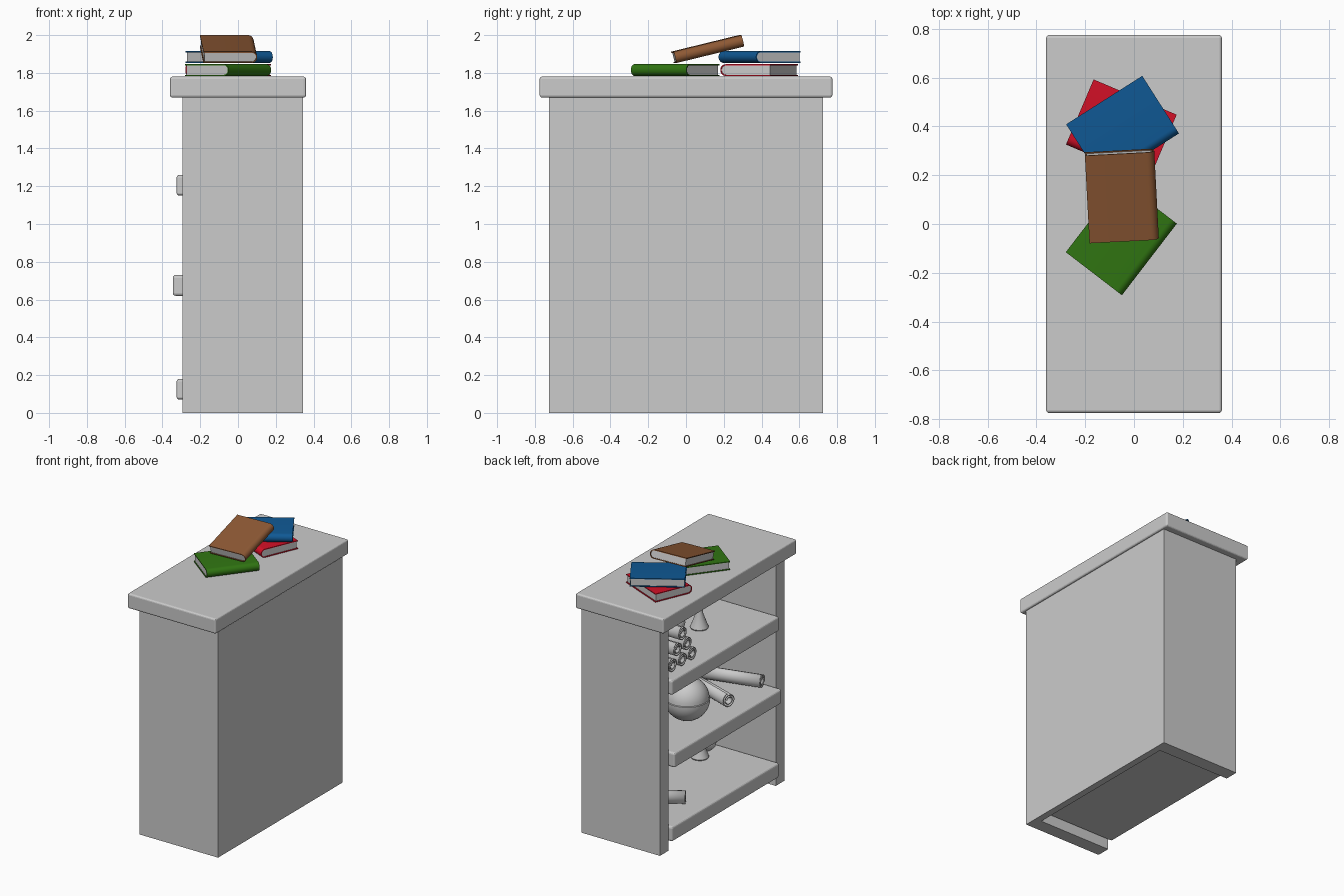
import bpy, math
from mathutils import Vector

if "Cube" in bpy.data.objects:
    bpy.data.objects.remove(bpy.data.objects["Cube"])


def make_obj(name, verts, faces, smooth=False):
    me = bpy.data.meshes.new(name)
    me.from_pydata(verts, [], faces)
    me.update()
    ob = bpy.data.objects.new(name, me)
    bpy.context.collection.objects.link(ob)
    if smooth:
        bpy.ops.object.select_all(action='DESELECT')
        ob.select_set(True)
        bpy.context.view_layer.objects.active = ob
        bpy.ops.object.shade_smooth_by_angle(angle=math.radians(35))
    return ob


def box(name, x0, x1, y0, y1, z0, z1, bevel=0.0):
    v = [(x, y, z) for x in (x0, x1) for y in (y0, y1) for z in (z0, z1)]
    f = [(0, 1, 3, 2), (4, 6, 7, 5), (0, 4, 5, 1), (2, 3, 7, 6), (0, 2, 6, 4), (1, 5, 7, 3)]
    ob = make_obj(name, v, f)
    if bevel:
        m = ob.modifiers.new("bevel", 'BEVEL')
        m.width, m.segments = bevel, 3
    return ob


def prism(name, profile, length):
    # closed xz profile (counter-clockwise) extruded along y, centred
    n = len(profile)
    v = [(x, y, z) for y in (-length / 2, length / 2) for x, z in profile]
    f = [(i, i + n, (i + 1) % n + n, (i + 1) % n) for i in range(n)]
    f += [tuple(range(n)), tuple(reversed(range(n, 2 * n)))]
    return make_obj(name, v, f, True)


def lathe(name, profile, loc, n=32):
    # (radius, z) profile from bottom to top, with flat caps
    v = [(r * math.cos(2 * math.pi * j / n), r * math.sin(2 * math.pi * j / n), z)
         for r, z in profile for j in range(n)]
    f = [(i * n + j, i * n + (j + 1) % n, (i + 1) * n + (j + 1) % n, (i + 1) * n + j)
         for i in range(len(profile) - 1) for j in range(n)]
    f += [tuple(reversed(range(n))), tuple(range(len(v) - n, len(v)))]
    ob = make_obj(name, v, f, True)
    ob.location = loc
    return ob


def arc(cx, r, a0, a1, n=12):
    return [(cx + r * math.cos(a0 + (a1 - a0) * i / n), r * math.sin(a0 + (a1 - a0) * i / n))
            for i in range(n + 1)]


def book(name, color, loc, rz, tilt=0.0, w=0.29, l=0.37, t=0.062):
    c, cx, h = 0.006, w / 2 - t / 2, math.pi / 2
    # cover: C-shaped section with a half-round spine at +x
    outer = [(-w / 2, -t / 2)] + arc(cx, t / 2, -h, h) + [(-w / 2, t / 2)]
    inner = [(-w / 2, t / 2 - c)] + arc(cx, t / 2 - c, h, -h) + [(-w / 2, -t / 2 + c)]
    cover = prism(name + "_cover", outer + inner, l)
    mat = bpy.data.materials.new(name + "_cloth")
    mat.diffuse_color = (*color, 1)
    mat.use_nodes = True
    mat.node_tree.nodes["Principled BSDF"].inputs["Base Color"].default_value = mat.diffuse_color
    cover.data.materials.append(mat)
    # page block
    p = t / 2 - c + 0.0005
    pages = prism(name + "_pages", [(-w / 2 + .006, -p)] + arc(cx, p, -h, h) + [(-w / 2 + .006, p)], l - .01)
    for ob in (cover, pages):
        ob.location = loc
        ob.rotation_euler = (math.radians(tilt), 0, math.radians(rz))


def scroll(name, start, direction, length, r=0.052):
    # paper rolled into a spiral, axis from start along direction
    d = Vector((direction[0], direction[1], 0)).normalized()
    s = Vector((-d.y, d.x, 0))
    n, turns, v = 52, 2.2, []
    for i in range(n + 1):
        k = i / n
        a, q = 2 * math.pi * turns * k, 0.016 + (r - 0.016) * k
        for t in (0, length):
            v.append(Vector(start) + d * t + s * (q * math.cos(a)) + Vector((0, 0, q * math.sin(a))))
    ob = make_obj(name, v, [(2 * i, 2 * i + 1, 2 * i + 3, 2 * i + 2) for i in range(n)], True)
    m = ob.modifiers.new("paper", 'SOLIDIFY')
    m.thickness, m.offset = 0.007, 0


# cabinet carcass, open towards -x
box("top_slab", -.36, .36, -.775, .775, 1.67, 1.78, .012)
box("left_panel", -.295, .345, -.725, -.625, 0, 1.67)
box("right_panel", -.295, .345, .625, .725, 0, 1.67)
box("back_panel", .295, .345, -.625, .625, 0, 1.67)
for nm, xf, z in (("bottom", -.325, .07), ("middle", -.345, .62), ("upper", -.325, 1.15)):
    box(nm + "_shelf", xf, .296, -.624, .624, z, z + .11, .015)

# books on top
book("red_book", (.65, .005, .02), (-.052, .387, 1.815), -113)
book("green_book", (.03, .18, .006), (-.052, -.057, 1.815), -37.5)
book("blue_book", (.005, .1, .3), (-.047, .39, 1.884), -57.5, w=.28)
book("brown_book", (.27, .1, .035), (-.05, .115, 1.926), 3, 13.7, w=.285)

# pyramid of scrolls on the upper shelf
for row in range(3):
    for i in range(3 - row):
        scroll(f"stacked_scroll_{row}_{i}", (-.25, .51 - .115 * i - .058 * row, 1.315 + .095 * row), (1, 0), .48)

# loose scrolls
scroll("middle_scroll_a", (-.23, -.56, .785), (.417, .11), .5)
scroll("middle_scroll_b", (-.225, -.18, .785), (.94, -.33), .46)
scroll("bottom_scroll", (-.186, .27, .235), (.82, .5), .45)

# sphere of two halves with a stepped seam
R = .155
low = [(R * math.cos(math.radians(a)), R * math.sin(math.radians(a))) for a in range(-86, 1, 8)]
up = [((R - .005) * math.cos(math.radians(a)), (R - .005) * math.sin(math.radians(a))) for a in range(2, 90, 8)]
lathe("globe", low + [(R, .002)] + up, (-.1, .13, .885))

# conical and round flasks
cone = [(.058, 0), (.062, .008), (.024, .11), (.022, .17), (.028, .175), (.028, .185)]
ball = [(.03, 0), (.058, .025), (.066, .055), (.056, .088), (.024, .115), (.022, .17), (.028, .175), (.028, .185)]
lathe("upper_cone_flask", cone, (.01, -.17, 1.26))
lathe("upper_round_flask", ball, (.12, -.05, 1.26))
lathe("bottom_cone_flask", cone, (.16, -.39, .18))
lathe("bottom_round_flask", ball, (.195, -.52, .18))
